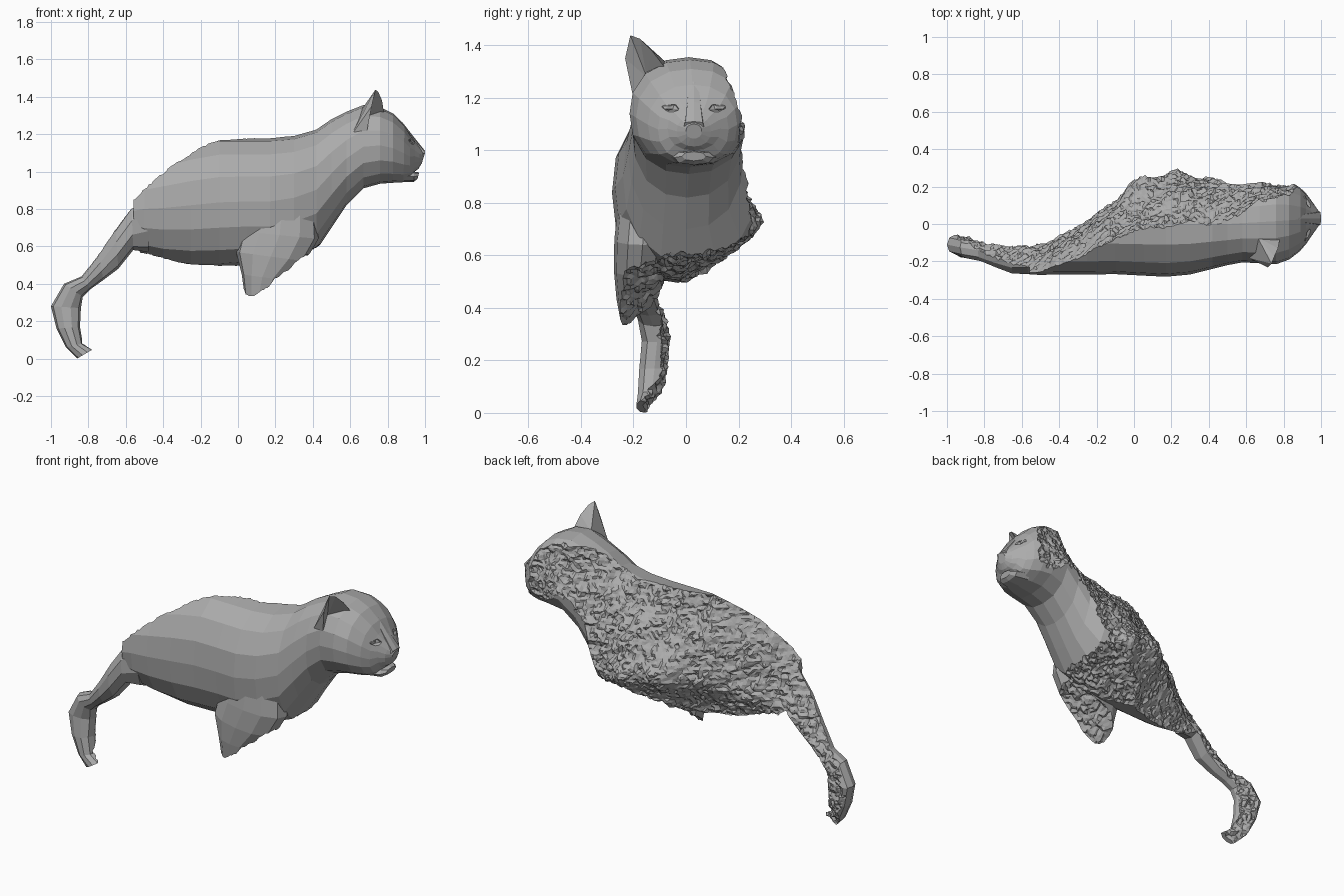
import bpy, bmesh, random
from math import cos, sin, pi
from mathutils import Vector, Matrix, noise

if "Cube" in bpy.data.objects:
    bpy.data.objects.remove(bpy.data.objects["Cube"])

random.seed(4)
stone = bpy.data.materials.new("dark_grey")
stone.diffuse_color = (.41, .41, .41, 1)
stone.use_nodes = True
stone.node_tree.nodes["Principled BSDF"].inputs["Base Color"].default_value = stone.diffuse_color


def add_object(name, bm):
    bmesh.ops.recalc_face_normals(bm, faces=bm.faces)
    mesh = bpy.data.meshes.new(name)
    bm.to_mesh(mesh)
    bm.free()
    mesh.materials.append(stone)
    ob = bpy.data.objects.new(name, mesh)
    bpy.context.collection.objects.link(ob)
    return ob


def loft(name, rows, n=16, power=2.3, far=1.0):
    """Each row: edge A (x, z), opposite edge B (x, z), centre y, half width."""
    bm = bmesh.new()
    rings = []
    for ax, az, bx, bz, y, w in rows:
        ring = []
        for i in range(n):
            t = 2 * pi * i / n
            c, s = cos(t), sin(t)
            k = (abs(c) ** power + abs(s) ** power) ** (-1 / power)
            c, s = c * k, s * k
            wide = w * (far if s > 0 and ax < 0.45 else 1)
            ring.append(bm.verts.new(((ax + bx) / 2 + (ax - bx) / 2 * c, y + wide * s,
                                      (az + bz) / 2 + (az - bz) / 2 * c)))
        rings.append(ring)
    for a, b in zip(rings, rings[1:]):
        for i in range(n):
            j = (i + 1) % n
            bm.faces.new((a[i], a[j], b[j], b[i]))
    bm.faces.new(rings[0])
    bm.faces.new(rings[-1])
    return add_object(name, bm)


def blend(points, u, v):
    """Locally fitted plane through the nearby control points."""
    m = [[0.0] * 3 for _ in range(3)]
    r = [0.0] * 3
    for pu, pv, h in points:
        b = (1, pu - u, pv - v)
        k = 1 / (b[1] ** 2 + b[2] ** 2 + 0.004) ** 2
        for i in range(3):
            r[i] += k * b[i] * h
            for j in range(3):
                m[i][j] += k * b[i] * b[j]
    return (Matrix(m).inverted_safe() @ Vector(r)).x


def rough_cutter(name, points, us, vs, step, place, depth):
    """Solid block whose one side is a craggy broken surface."""
    bm = bmesh.new()
    nu, nv = int((us[1] - us[0]) / step), int((vs[1] - vs[0]) / step)
    grid = []
    for i in range(nu + 1):
        row = []
        for j in range(nv + 1):
            u, v = us[0] + i * step, vs[0] + j * step
            h = max(-.5, min(.5, blend(points, u, v))) if depth[0] == 1 else blend(points, u, v)
            for size, freq in ((.010, 13), (.014, 29), (.010, 48)):
                h += size * noise.noise(Vector((u * freq, v * freq * 1.2, freq + .1)))
            h += random.uniform(-.007, .007)
            shift = noise.noise_vector(Vector((u * 45, v * 45, 5.3))) * step * .4
            row.append(bm.verts.new(place(u + shift.x, v + shift.y, h)))
        grid.append(row)
    faces = [bm.faces.new((grid[i][j], grid[i + 1][j], grid[i + 1][j + 1], grid[i][j + 1]))
             for i in range(nu) for j in range(nv)]
    bmesh.ops.triangulate(bm, faces=faces)
    # side walls and flat far side
    rim = ([grid[i][0] for i in range(nu)] + [grid[nu][j] for j in range(nv)]
           + [grid[i][nv] for i in range(nu, 0, -1)] + [grid[0][j] for j in range(nv, 0, -1)])
    back = []
    for vert in rim:
        co = vert.co.copy()
        co[depth[0]] = depth[1]
        back.append(bm.verts.new(co))
    for i in range(len(rim)):
        j = (i + 1) % len(rim)
        bm.faces.new((rim[i], rim[j], back[j], back[i]))
    bm.faces.new(back)
    ob = add_object(name, bm)
    ob.hide_render = True
    return ob


def ball(name, loc, scale):
    bm = bmesh.new()
    bmesh.ops.create_icosphere(bm, subdivisions=1, radius=1)
    bmesh.ops.scale(bm, vec=scale, verts=bm.verts)
    bmesh.ops.translate(bm, vec=loc, verts=bm.verts)
    return add_object(name, bm)


def combine(target, other, op):
    mod = target.modifiers.new(op, 'BOOLEAN')
    mod.operation, mod.object, mod.solver = op, other, 'EXACT'
    bpy.context.view_layer.objects.active = target
    bpy.ops.object.modifier_apply(modifier=mod.name)
    bpy.data.objects.remove(other)


# body, neck and skull: x, top z, bottom z, centre y, half width; then slanted face rings
stations = [(-.56, 1.0, .58, 0, .27), (-.5, 1.06, .54, 0, .272), (-.4, 1.1, .51, 0, .27),
            (-.25, 1.15, .49, 0, .27), (-.1, 1.18, .49, 0, .268), (.05, 1.18, .5, 0, .276),
            (.17, 1.18, .5, 0, .282), (.3, 1.19, .53, 0, .27), (.42, 1.225, .58, 0, .24),
            (.5, 1.28, .70, 0, .22), (.58, 1.32, .82, .005, .21), (.67, 1.355, .91, .01, .22),
            (.76, 1.345, .935, .015, .23), (.83, 1.31, .94, .02, .21)]
face = [(.89, 1.25, .885, .945, .025, .17), (.92, 1.2, .92, .96, .028, .135),
        (.945, 1.165, .945, 1.0, .03, .1), (.975, 1.13, .965, 1.015, .03, .065),
        (1.0, 1.1, .983, 1.045, .03, .03)]
body = loft("broken_cat_body", [(x, t, x, b, y, w) for x, t, b, y, w in stations] + face, far=1.17)

# nose bridge, chin and legs
bridge = loft("nose_bridge", [(.88, 1.262, .87, 1.18, .03, .022), (.94, 1.185, .92, 1.1, .03, .03),
                              (1.0, 1.11, .97, 1.06, .03, .04)], 8, 4)
chin = loft("chin", [(.86, 1.01, .86, .942, .03, .1), (.94, 1.0, .94, .945, .03, .075),
                     (.968, .995, .96, .96, .03, .045)], 8)
foreleg = loft("foreleg", [(.08, .9, .36, .95, -.13, .1), (.05, .78, .42, .78, -.155, .105),
                           (.015, .68, .43, .64, -.165, .108), (-.01, .57, .36, .52, -.175, .1),
                           (.02, .45, .24, .42, -.18, .085), (.04, .3, .17, .3, -.18, .06)], 12)
hind_leg = loft("hind_leg", [(-.46, .9, -.48, .57, -.15, .1), (-.57, .82, -.56, .58, -.17, .1),
                             (-.655, .70, -.64, .48, -.18, .088), (-.745, .56, -.72, .42, -.165, .07),
                             (-.835, .44, -.79, .37, -.14, .06), (-.93, .4, -.83, .33, -.125, .06),
                             (-1.0, .28, -.84, .27, -.11, .06), (-.97, .16, -.845, .17, -.12, .06),
                             (-.92, .06, -.83, .08, -.13, .055), (-.86, 0, -.775, .05, -.15, .04)], 10)
for part in (bridge, chin, foreleg, hind_leg):
    combine(body, part, 'UNION')

# eye sockets
for y in (-.065, .125):
    combine(body, ball("socket", (.945, y, 1.163), (.035, .045, .022)), 'DIFFERENCE')

# broken far side: x, z, y of the fracture
side = [(-.83, .02, -.16), (-.88, .13, -.09), (-.95, .3, -.065), (-.8, .4, -.11), (-.6, .62, -.14),
        (-.69, .68, -.23), (-.76, .59, -.2), (-.6, .8, -.24), (-.56, .91, -.31), (-.48, 1.04, -.31),
        (-.33, 1.13, -.25), (-.2, 1.16, -.14), (0, 1.18, -.04), (.25, 1.18, .0), (.42, 1.22, .0),
        (.53, 1.29, .03), (.65, 1.35, .11), (.85, 1.25, .17), (.85, 1.05, .2), (.65, 1.1, .21),
        (.45, .95, .2), (.4, 1.1, .1), (.2, .95, .17), (.2, .74, .28), (.02, .76, .25),
        (.4, .7, .25), (-.15, .75, .09), (-.15, .95, .02), (-.35, .9, -.1), (-.35, .65, -.04),
        (-.35, .5, -.12), (-.1, .5, -.04), (.1, .55, .12), (.1, .36, -.14), (1.0, 1.1, .3)]
combine(body, rough_cutter("side_fracture", side, (-1.1, 1.1), (-.1, 1.55), .0145,
                           lambda u, v, h: (u, h, v), (1, .8)), 'DIFFERENCE')

# broken chest underside and foreleg stump: x, y, z of the fracture
under = [(.1, -.26, .34), (.08, -.2, .36), (.16, -.14, .46), (.1, -.1, .47), (.22, -.22, .45),
         (.3, -.2, .53), (.45, -.15, .6), (.45, .1, .62), (.2, .22, .64), (.1, 0, .53),
         (.3, .05, .59), (-.2, -.25, .3), (-.2, 0, .42), (-.2, .25, .5), (0, .25, .6),
         (-.05, -.2, .32)]
combine(body, rough_cutter("under_fracture", under, (-.25, .7), (-.4, .45), .0145,
                           lambda u, v, h: (u, v, h), (2, -.2)), 'DIFFERENCE')

# ear with hollow front
bm = bmesh.new()
pts = [(.69, -.205, 1.22), (.78, -.08, 1.315), (.61, -.18, 1.2), (.66, -.07, 1.33),
       (.735, -.212, 1.438), (.75, -.175, 1.425), (.68, -.15, 1.28),
       (.715, -.232, 1.35), (.77, -.13, 1.38)]
v = [bm.verts.new(p) for p in pts]
for f in ((0, 2, 7), (2, 4, 7), (2, 3, 4), (3, 5, 4), (3, 8, 5), (3, 1, 8), (0, 7, 6),
          (7, 4, 6), (4, 5, 6), (5, 8, 6), (8, 1, 6), (0, 6, 2), (2, 6, 3), (6, 1, 3)):
    bm.faces.new([v[i] for i in f])
add_object("ear", bm)

# eyes
for label, y in (("near", -.065), ("far", .125)):
    ball(label + "_eye", (.912, y, 1.163), (.012, .03, .014))
